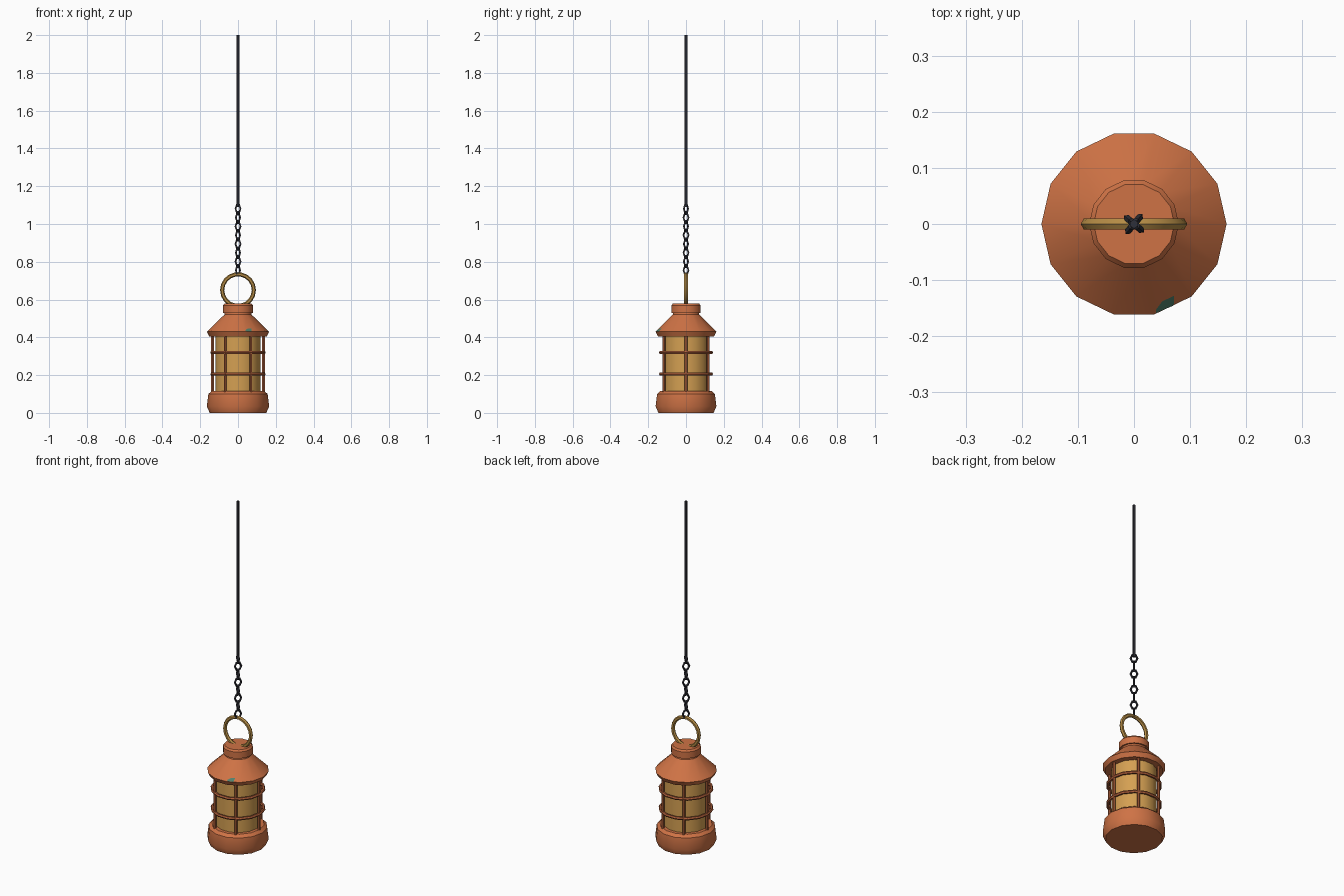
import bpy, bmesh, math
from mathutils import Matrix, Vector

if "Cube" in bpy.data.objects:
    bpy.data.objects.remove(bpy.data.objects["Cube"])


def mat(name, col):
    m = bpy.data.materials.new(name)
    m.diffuse_color = (*col, 1)
    m.use_nodes = True
    m.node_tree.nodes["Principled BSDF"].inputs["Base Color"].default_value = m.diffuse_color
    return m


COPPER = mat("copper", (0.62, 0.17, 0.06))
DARK = mat("dark_copper", (0.45, 0.12, 0.045))
AMBER = mat("amber_glass", (0.66, 0.35, 0.085))
BRASS = mat("brass", (0.46, 0.26, 0.06))
IRON = mat("dark_iron", (0.03, 0.03, 0.04))
PATINA = mat("green_patina", (0.08, 0.22, 0.15))


def finish(name, bm, m, smooth=True):
    bmesh.ops.recalc_face_normals(bm, faces=bm.faces)
    me = bpy.data.meshes.new(name)
    bm.to_mesh(me)
    bm.free()
    me.materials.append(m)
    ob = bpy.data.objects.new(name, me)
    bpy.context.collection.objects.link(ob)
    if smooth:
        bpy.context.view_layer.objects.active = ob
        ob.select_set(True)
        bpy.ops.object.shade_smooth_by_angle(angle=math.radians(30))
        ob.select_set(False)
    return ob


def lathe(name, profile, m, n=14):
    """Closed turned part from (radius, z) pairs."""
    bm = bmesh.new()
    rings = [[bm.verts.new((r * math.cos(i * math.tau / n), r * math.sin(i * math.tau / n), z))
              for i in range(n)] for r, z in profile]
    for a, b in zip(rings, rings[1:]):
        for i in range(n):
            j = (i + 1) % n
            bm.faces.new((a[i], a[j], b[j], b[i]))
    bm.faces.new(rings[0])
    bm.faces.new(rings[-1])
    return finish(name, bm, m)


def torus(name, R, r, n, k, m, matrix, smooth=True):
    """Ring lying in local XY, then placed by matrix."""
    bm = bmesh.new()
    rows = []
    for i in range(n):
        a = i * math.tau / n
        rows.append([bm.verts.new(matrix @ Vector((
            (R + r * math.cos(b)) * math.cos(a), (R + r * math.cos(b)) * math.sin(a), r * math.sin(b))))
            for b in (j * math.tau / k for j in range(k))])
    for i in range(n):
        a, b = rows[i], rows[(i + 1) % n]
        for j in range(k):
            bm.faces.new((a[j], b[j], b[(j + 1) % k], a[(j + 1) % k]))
    return finish(name, bm, m, smooth)


def rod(name, x, y, z0, z1, r, n, m):
    bm = bmesh.new()
    bmesh.ops.create_cone(bm, cap_ends=True, segments=n, radius1=r, radius2=r, depth=z1 - z0,
                          matrix=Matrix.Translation((x, y, (z0 + z1) / 2)))
    return finish(name, bm, m, False)


# Body
lathe("base", [(0.15, 0), (0.165, 0.035), (0.157, 0.10), (0.14, 0.115)], COPPER)
lathe("glass", [(0.12, 0.11), (0.12, 0.415)], AMBER)
lathe("roof", [(0.152, 0.405), (0.165, 0.43), (0.072, 0.52), (0.07, 0.535)], COPPER)
lathe("cap", [(0.08, 0.53), (0.08, 0.568), (0.072, 0.578)], COPPER)

# Cage: six upright bars and two hoops
for i in range(6):
    a = i * math.pi / 3
    rod("cage_bar", 0.135 * math.cos(a), 0.135 * math.sin(a), 0.10, 0.415, 0.008, 6, DARK)
for z in (0.205, 0.32):
    torus("cage_hoop", 0.138, 0.009, 14, 6, DARK, Matrix.Translation((0, 0, z)))

# Patina patch lying on a roof face near the rim
bm = bmesh.new()


def roof_pt(deg, t):
    r, z = 0.165 - 0.093 * t, 0.43 + 0.09 * t
    n = math.pi / 7
    a = math.radians(deg)
    mid = -2.5 * n
    r *= math.cos(n / 2) / math.cos(a - mid)
    return Vector((r * math.cos(a), r * math.sin(a), z)) + Vector((0.0007 * math.cos(mid), 0.0007 * math.sin(mid), 0.0007))


bm.faces.new([bm.verts.new(roof_pt(d, t)) for d, t in
              ((-84 + 8, 0.02), (-64, 0.0), (-61, 0.17), (-70, 0.17), (-75.5, 0.08))])
finish("patina_patch", bm, PATINA, False)

# Carrying ring
torus("carry_ring", 0.084, 0.011, 18, 6, BRASS,
      Matrix.Translation((0, 0, 0.65)) @ Matrix.Rotation(math.pi / 2, 4, 'X'))

# Chain of alternating links, then the long hanging rod
for i in range(8):
    ang = math.radians(50 if i % 2 == 0 else -40)
    torus("chain_link", 0.0175, 0.006, 6, 4, IRON,
          Matrix.Translation((0, 0, 0.755 + i * 0.0465)) @ Matrix.Rotation(ang, 4, 'Z')
          @ Matrix.Diagonal((1, 1, 1.3, 1)) @ Matrix.Rotation(math.pi / 2, 4, 'X'), False)
rod("hanging_rod", 0, 0, 1.09, 2.0, 0.008, 6, IRON)
